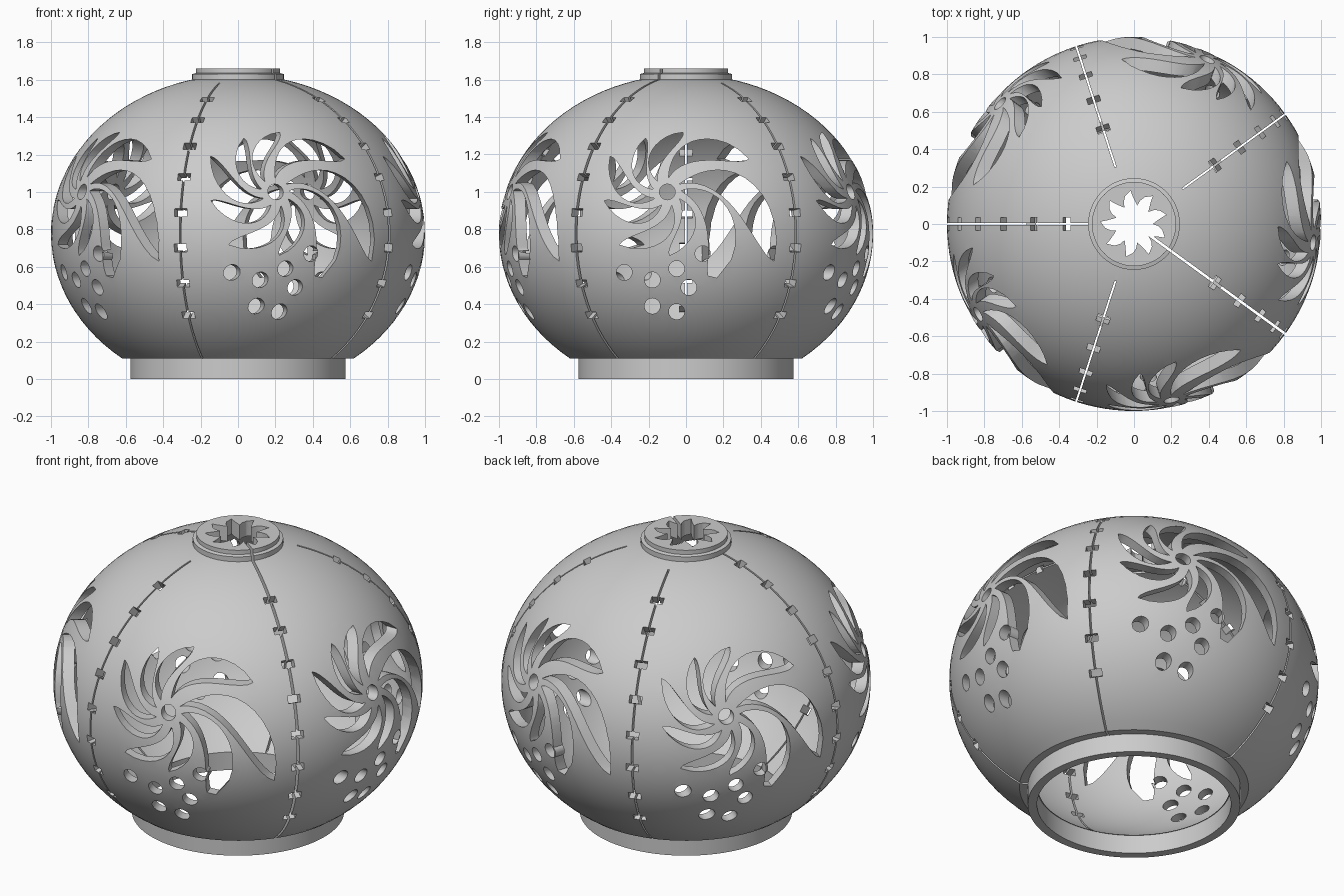
import bpy, bmesh
from math import sin, cos, pi, radians, sqrt, atan2
from mathutils import Matrix, Vector

if "Cube" in bpy.data.objects:
    bpy.data.objects.remove(bpy.data.objects["Cube"])

ZC, A, C = 0.777, 1.0, 0.85          # outer ellipsoid
AI, CI = 0.94, 0.80                  # inner ellipsoid
PANELS = [72 * k for k in range(5)]
SEAMS = [36 + 72 * k for k in range(5)]


def finish(name, bm, helper=False):
    bmesh.ops.recalc_face_normals(bm, faces=bm.faces)
    me = bpy.data.meshes.new(name)
    bm.to_mesh(me)
    bm.free()
    ob = bpy.data.objects.new(name, me)
    bpy.context.collection.objects.link(ob)
    ob.hide_render = helper
    return ob


def lathe(name, profile, n):
    """Revolve a closed (radius, z) outline round the z axis."""
    bm = bmesh.new()
    rings = [[bm.verts.new((r * cos(2 * pi * i / n), r * sin(2 * pi * i / n), z))
              for r, z in profile] for i in range(n)]
    m = len(profile)
    for i in range(n):
        a, b = rings[i], rings[(i + 1) % n]
        for j in range(m):
            k = (j + 1) % m
            bm.faces.new((a[j], b[j], b[k], a[k]))
    return finish(name, bm)


def prism(bm, pts, d0, d1, mat):
    """Extrude a 2D outline along local x from d0 to d1."""
    lo = [bm.verts.new(mat @ Vector((d0, u, v))) for u, v in pts]
    hi = [bm.verts.new(mat @ Vector((d1, u, v))) for u, v in pts]
    bm.faces.new(lo)
    bm.faces.new(hi[::-1])
    n = len(pts)
    for i in range(n):
        j = (i + 1) % n
        bm.faces.new((lo[j], lo[i], hi[i], hi[j]))


def circle(cx, cy, r, n=20):
    return [(cx + r * cos(2 * pi * i / n), cy + r * sin(2 * pi * i / n)) for i in range(n)]


def petal(tip, length, width, power, swirl=75, n=14):
    """Swirling petal outline, seen from outside, round the hub."""
    sides = ([], [])
    for i in range(n + 1):
        t = i / n
        r = 0.075 + (length - 0.075) * t
        h = width * max(sin(pi * t), 0) ** power
        for s, side in zip((1, -1), sides):
            a = radians(tip + swirl * (1 - r / length) + s * h)
            side.append((-0.1 + r * cos(a), 1.0 + r * sin(a)))
    return sides[0] + sides[1][-2:0:-1]


def rot_z(deg):
    return Matrix.Rotation(radians(deg), 4, 'Z')


def cut(ob, cutter):
    """Subtract the cutter; fall back to the slower solver if nothing was cut."""
    mod = ob.modifiers.new("cut", 'BOOLEAN')
    mod.operation = 'DIFFERENCE'
    mod.object = cutter
    for solver in ('MANIFOLD', 'EXACT'):
        mod.solver = solver
        bpy.context.view_layer.update()
        dg = bpy.context.evaluated_depsgraph_get()
        me = bpy.data.meshes.new_from_object(ob.evaluated_get(dg))
        if len(me.vertices) not in (0, len(ob.data.vertices)):
            break
    ob.modifiers.clear()
    ob.data = me
    bpy.data.objects.remove(cutter)


def smooth(ob):
    bpy.ops.object.select_all(action='DESELECT')
    ob.select_set(True)
    bpy.context.view_layer.objects.active = ob
    bpy.ops.object.shade_smooth_by_angle(angle=radians(30))


def arc(a, c, z0, r1, n):
    """Ellipse arc from height z0 up to radius r1."""
    t0 = atan2((z0 - ZC) / c, sqrt(1 - ((z0 - ZC) / c) ** 2))
    t1 = atan2(sqrt(1 - (r1 / a) ** 2), r1 / a)
    return [(a * cos(t0 + (t1 - t0) * i / n), ZC + c * sin(t0 + (t1 - t0) * i / n))
            for i in range(n + 1)]


# Hollow globe
globe = lathe("globe_shell", arc(A, C, 0.11, 0.2, 36) + arc(AI, CI, 0.11, 0.2, 36)[::-1], 120)

# Swirl petals, hub hole and dot holes on every panel
PETALS = [(22, .47, 15, .8), (-33, .68, 15, .8), (-60, .53, 17, .45), (-88, .34, 15, .8),
          (-132, .38, 15, .8), (-172, .34, 15, .8), (148, .36, 15, .8),
          (112, .31, 15, .8), (75, .33, 15, .8)]
DOTS = [(-.33, .57), (-.18, .53), (-.05, .59), (.09, .67), (.015, .49), (-.18, .39), (-.05, .36)]
for ang in PANELS:
    bm = bmesh.new()
    for p in PETALS:
        prism(bm, petal(*p), 0.65, 1.2, rot_z(ang))
    for u, v in DOTS + [(-.1, 1.0)]:
        prism(bm, circle(u, v, 0.042), 0.65, 1.2, rot_z(ang))
    cut(globe, finish("pattern_cutter", bm, True))

# Stitch slots square to the surface along each seam
bm = bmesh.new()
for ang in SEAMS:
    zs = [.34, .51, .70, .89, 1.08, 1.245, 1.385, 1.495] + ([1.57] if ang == 180 else [])
    for z in zs:
        r = sqrt(1 - ((z - ZC) / C) ** 2)
        tilt = atan2((z - ZC) / C ** 2, r)
        m = rot_z(ang) @ Matrix.Translation((r, 0, z)) @ Matrix.Rotation(-tilt, 4, 'Y')
        prism(bm, [(-.035, -.021), (.035, -.021), (.035, .021), (-.035, .021)], -0.1, 0.08, m)
cut(globe, finish("slot_cutter", bm, True))

# Seam slits between the panels
bm = bmesh.new()
for ang in SEAMS:
    start = 0.15 if ang in (324, 180) else 0.32
    w = 0.007 if ang == 324 else 0.005
    prism(bm, [(-w, 0.05), (w, 0.05), (w, 1.8), (-w, 1.8)], start, 1.2, rot_z(ang))
cut(globe, finish("seam_cutter", bm, True))
smooth(globe)

# Base collar
base = lathe("base_ring", [(.525, 0), (.575, 0), (.575, .112), (.525, .112)], 128)
smooth(base)

# Stepped top cap with a swirled nine-point opening and one slit
cap = lathe("top_cap", [(.04, 1.57), (.2, 1.57), (.245, 1.595), (.245, 1.63), (.225, 1.635),
                        (.225, 1.66), (.04, 1.66)], 96)
star = []
for k in range(9):
    for r, d in ((.10, 0), (.13, -5), (.155, -12), (.18, -24), (.15, -27), (.12, -33)):
        a = radians(-40 * k + d)
        star.append((r * cos(a), r * sin(a)))
bm = bmesh.new()
up = Matrix(((0, 1, 0, 0), (0, 0, 1, 0), (1, 0, 0, 0), (0, 0, 0, 1)))
prism(bm, star, 1.5, 1.75, up)
cut(cap, finish("star_cutter", bm, True))
bm = bmesh.new()
prism(bm, [(-.007, 1.5), (.007, 1.5), (.007, 1.8), (-.007, 1.8)], 0.08, 0.4, rot_z(324))
cut(cap, finish("cap_slit_cutter", bm, True))
smooth(cap)
